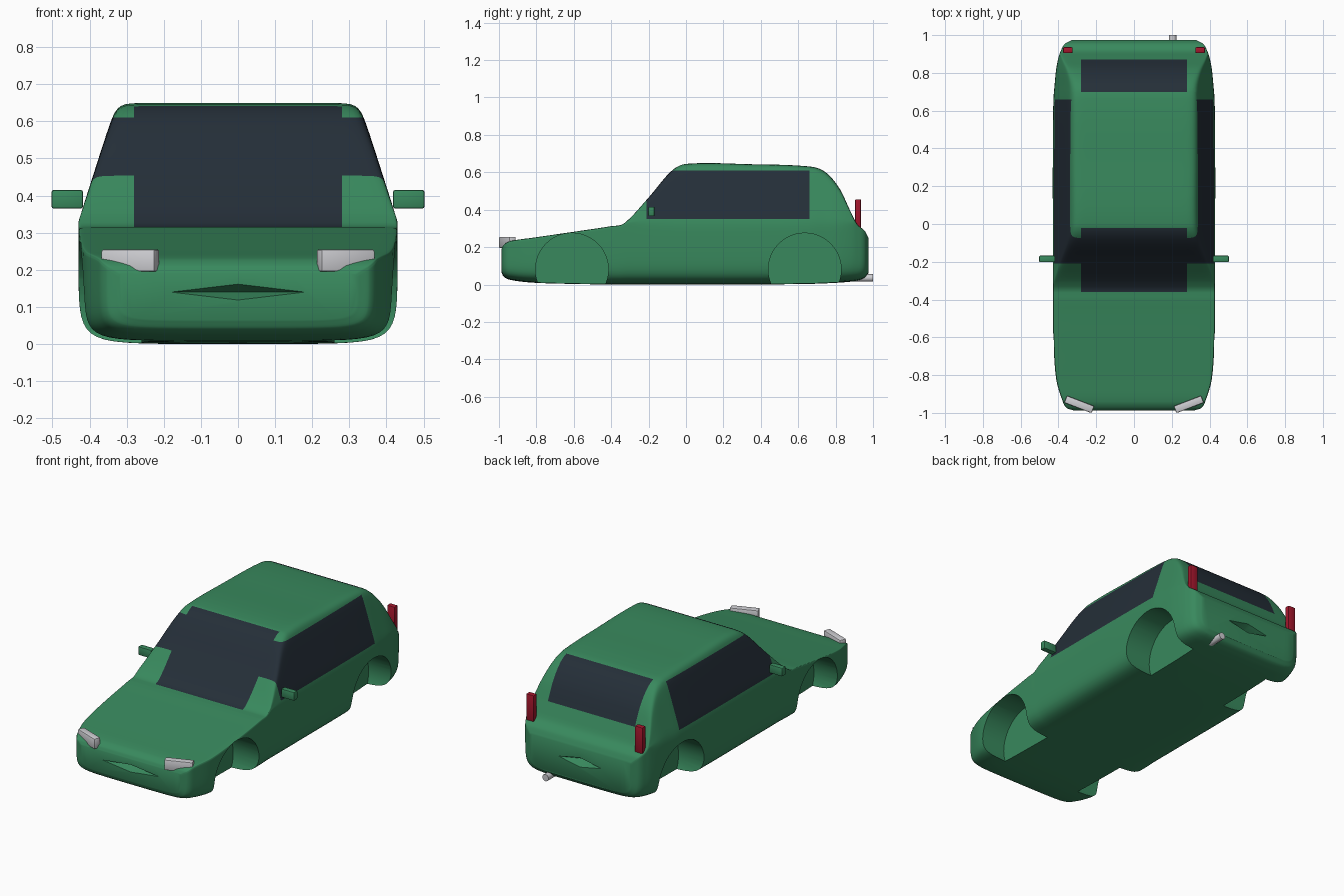
import bpy, bmesh, math
from mathutils import Matrix, Vector

if "Cube" in bpy.data.objects:
    bpy.data.objects.remove(bpy.data.objects["Cube"], do_unlink=True)


def make_material(name, rgb):
    mat = bpy.data.materials.new(name)
    mat.use_nodes = True
    mat.diffuse_color = (*rgb, 1)
    mat.node_tree.nodes["Principled BSDF"].inputs["Base Color"].default_value = (*rgb, 1)
    return mat


green = make_material("green_paint", (0.04, 0.25, 0.11))
glass = make_material("dark_glass", (0.018, 0.028, 0.04))
red = make_material("red_lamp", (0.36, 0.008, 0.025))
silver = make_material("pale_silver", (0.62, 0.62, 0.65))


def make_object(name, bm, *mats):
    bmesh.ops.recalc_face_normals(bm, faces=bm.faces)
    mesh = bpy.data.meshes.new(name)
    bm.to_mesh(mesh)
    bm.free()
    for mat in mats:
        mesh.materials.append(mat)
    obj = bpy.data.objects.new(name, mesh)
    bpy.context.collection.objects.link(obj)
    return obj


def shade(obj):
    bpy.ops.object.select_all(action='DESELECT')
    obj.select_set(True)
    bpy.context.view_layer.objects.active = obj
    bpy.ops.object.shade_smooth_by_angle(angle=math.radians(35))


def box(name, loc, size, mat, turn=0, bevel=0.006):
    bm = bmesh.new()
    bmesh.ops.create_cube(bm, size=1, matrix=Matrix.Diagonal((*size, 1)))
    bmesh.ops.bevel(bm, geom=bm.edges[:], offset=bevel, segments=2, affect='EDGES', profile=0.5)
    bm.transform(Matrix.Translation(loc) @ Matrix.Rotation(turn, 4, 'Z'))
    obj = make_object(name, bm, mat)
    shade(obj)
    return obj


def cone(name, loc, axis_turn, sides, r1, r2, depth, *mats, scale=(1, 1, 1)):
    bm = bmesh.new()
    bmesh.ops.create_cone(bm, cap_ends=True, segments=sides, radius1=r1, radius2=r2, depth=depth)
    bm.transform(Matrix.Translation(loc) @ Matrix.Diagonal((*scale, 1)) @ axis_turn)
    return make_object(name, bm, *mats)


# Smooth body shell: rows of y, half width, underside z, top z
rows = [Vector(r) for r in (
    (-.987, .32, .065, .19), (-.975, .355, .042, .212), (-.94, .377, .025, .232),
    (-.82, .412, .01, .25), (-.6, .427, .003, .282), (-.4, .43, 0, .312),
    (-.33, .43, 0, .328), (-.2, .43, 0, .465), (-.08, .43, 0, .605),
    (0, .43, 0, .645), (.35, .43, 0, .643), (.65, .427, .003, .632),
    (.74, .42, .006, .605), (.82, .412, .01, .515), (.88, .4, .015, .39),
    (.915, .388, .02, .322), (.955, .365, .035, .288), (.975, .325, .06, .25))]


def stations(steps=5):
    out = []
    for i in range(len(rows) - 1):
        a, b, c, d = (rows[min(max(i + k, 0), len(rows) - 1)] for k in (-1, 0, 1, 2))
        # limited tangents keep the profile free of overshoot
        h0, h1, h2 = b[0] - a[0], c[0] - b[0], d[0] - c[0]
        m1 = (c - a) / (h0 + h1) * h1
        m2 = (d - b) / (h1 + h2) * h1
        for s in range(steps):
            t = s / steps
            p = (b * (1 + 2 * t) * (1 - t) ** 2 + m1 * t * (1 - t) ** 2
                 + c * t * t * (3 - 2 * t) + m2 * t * t * (t - 1))
            p[0] = b[0] + h1 * t
            out.append(p)
    return out + [rows[-1]]


def section(y, w, low, top, steps=4):
    belt = min(.33, top - .01)
    high = belt - low
    half = [(0, low), (.55 * w, low), (.87 * w, low + .02 * high)]
    half += [(.985 * w, low + .16 * high)]
    half += [(w, low + f * high) for f in (.45, .8, 1)]
    for f in (.2, .5, .85):
        rise = f * (top - belt)
        half.append((w - .32 * rise, belt + rise))
    corner = w - .32 * (top - belt)
    half += [(corner - .005, top), (corner - .07, top), (.15, top), (0, top)]
    loop = half + [(-x, z) for x, z in half[-2:0:-1]]
    pts, n = [], len(loop)
    for i in range(n):
        a, b, c, d = (Vector(loop[(i + k) % n]) for k in (-1, 0, 1, 2))
        for s in range(steps):
            t = s / steps
            q = (a * (1 - t) ** 3 + b * (3 * t ** 3 - 6 * t * t + 4)
                 + c * (-3 * t ** 3 + 3 * t * t + 3 * t + 1) + d * t ** 3) / 6
            pts.append((q[0], y, q[1]))
    return pts


bm = bmesh.new()
rings = [[bm.verts.new(p) for p in section(*s)] for s in stations()]
for a, b in zip(rings, rings[1:]):
    for i in range(len(a)):
        j = (i + 1) % len(a)
        bm.faces.new((a[i], a[j], b[j], b[i]))
bm.faces.new(rings[0])
bm.faces.new(rings[-1])
bmesh.ops.recalc_face_normals(bm, faces=bm.faces)

# Cut the window outlines into the shell, then colour the panes
cuts = {0: (-.28, .28), 1: (-.36, -.21, -.02, .66, .70, .87), 2: (.35, .61)}
for axis, places in cuts.items():
    for place in places:
        normal = Vector((0, 0, 0))
        normal[axis] = 1
        bmesh.ops.bisect_plane(bm, geom=bm.verts[:] + bm.edges[:] + bm.faces[:],
                               dist=1e-5, plane_co=normal * place, plane_no=normal)
for f in bm.faces:
    x, y, z = f.calc_center_median()
    middle = abs(x) < .28 and z > .2 and f.normal.z > .1
    windscreen = middle and -.36 < y < -.02
    rear_window = middle and .70 < y < .87
    side_window = abs(x) > .28 and -.21 < y < .66 and .35 < z < .61
    f.material_index = int(windscreen or rear_window or side_window)
body = make_object("body", bm, green, glass)

# Wheel arches and the shallow nose and tail recesses
across = Matrix.Rotation(math.pi / 2, 4, 'Y')
cutters = [cone("arch_cutter", (side * .46, y, .08), across, 48, .195, .195, .4)
           for side in (-1, 1) for y in (-.61, .635)]
cutters.append(cone("nose_cutter", (0, -.99, .14), Matrix.Rotation(-math.pi / 2, 4, 'X'),
                    4, 1, 0, 1, scale=(.38, .12, .045)))
cutters.append(cone("tail_cutter", (0, .98, .17), Matrix.Rotation(math.pi / 2, 4, 'X'),
                    4, 1, 0, 1, scale=(.3, .12, .06)))
bpy.context.view_layer.objects.active = body
for cutter in cutters:
    cutter.hide_render = True
    mod = body.modifiers.new(cutter.name, 'BOOLEAN')
    mod.operation = 'DIFFERENCE'
    mod.solver = 'EXACT'
    mod.object = cutter
    bpy.ops.object.modifier_apply(modifier=mod.name)
for cutter in cutters:
    bpy.data.objects.remove(cutter, do_unlink=True)
shade(body)

# Paired lamps and mirrors
for side, label in ((1, "left"), (-1, "right")):
    box(label + "_headlight", (side * .29, -.955, .225), (.155, .04, .06), silver,
        turn=side * math.radians(21))
    box(label + "_taillight", (side * .35, .92, .378), (.05, .032, .155), red)
    box(label + "_mirror", (side * .46, -.185, .39), (.085, .034, .05), green)

# Exhaust pipe
pipe = cone("exhaust_pipe", (.205, .95, .035), Matrix.Rotation(math.pi / 2, 4, 'X'),
            20, .02, .02, .1, silver)
shade(pipe)
